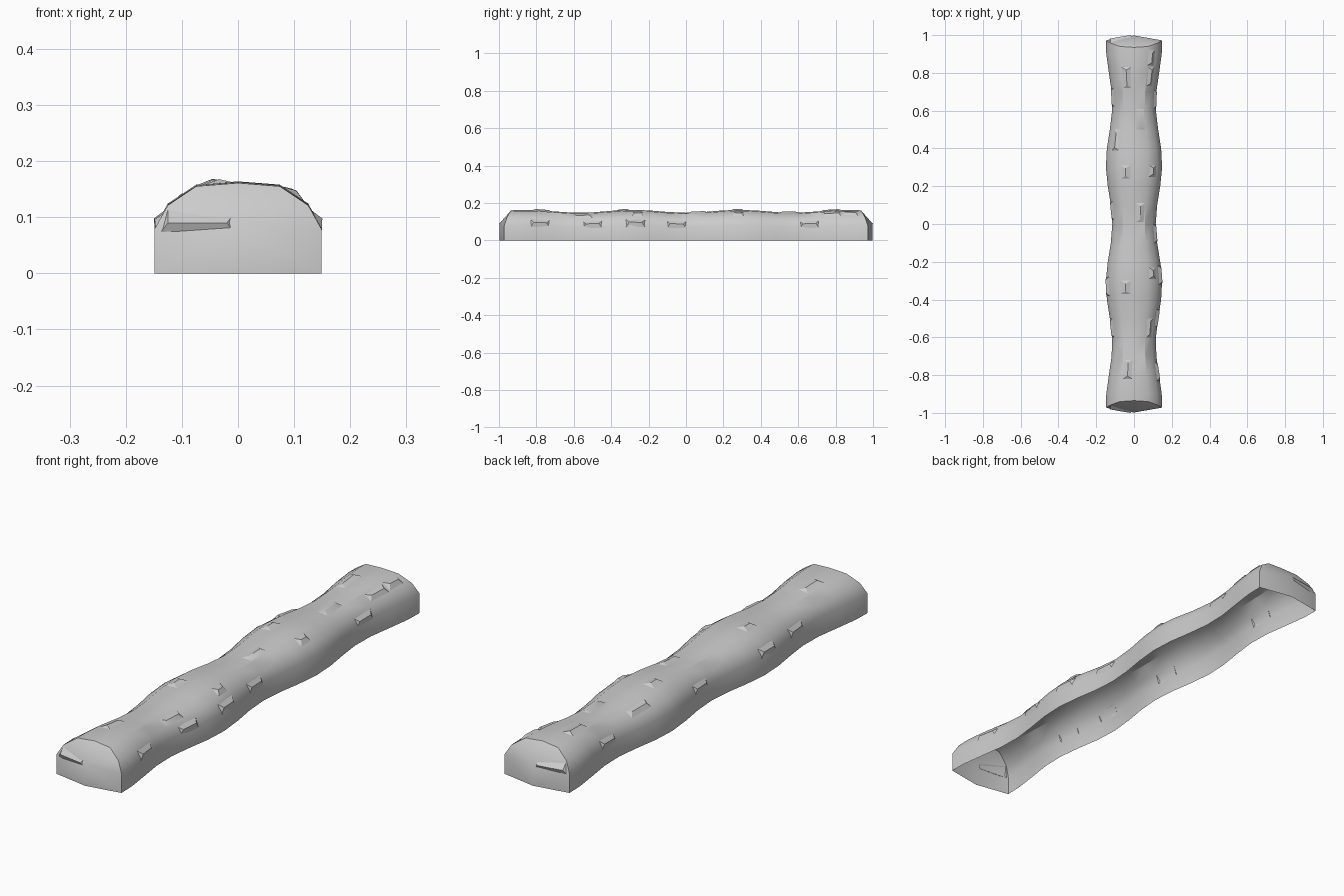
import bpy, math
from mathutils import Vector

if "Cube" in bpy.data.objects:
    bpy.data.objects.remove(bpy.data.objects["Cube"])

# Half cross-section: (fraction of half width, fraction of height), top to ground
PROFILE = [(0, 1), (0.5, 0.965), (0.84, 0.76), (1, 0.5), (1, 0)]
END_Y = [0.935, 0.94, 0.958, 0.972, 0.972]


def surface(y, t):
    """Point on the wavy body; t runs from -4 (left ground) to 4 (right ground)."""
    w = 0.132 - 0.017 * math.cos(2 * math.pi * y / 0.635)
    h = 0.156 - 0.008 * math.cos(2 * math.pi * y / 0.57)
    a = min(abs(t), 3.999)
    i = int(a)
    f = a - i if abs(t) < 4 else 1
    (x0, z0), (x1, z1) = PROFILE[i], PROFILE[i + 1]
    s = 1 if t >= 0 else -1
    return Vector((s * w * (x0 + (x1 - x0) * f), y, h * (z0 + (z1 - z0) * f)))


def make(name, verts, faces):
    me = bpy.data.meshes.new(name)
    me.from_pydata([tuple(v) for v in verts], [], faces)
    me.update()
    ob = bpy.data.objects.new(name, me)
    bpy.context.collection.objects.link(ob)
    bpy.ops.object.select_all(action='DESELECT')
    ob.select_set(True)
    bpy.context.view_layer.objects.active = ob
    bpy.ops.object.shade_smooth_by_angle(angle=math.radians(32))
    return ob


# Body: open-bottomed shell lofted along y, with bevelled pointed ends
verts, faces = [], []
stations = [None] + [-0.9 + 0.1 * i for i in range(19)] + [None]
for k, y in enumerate(stations):
    for t in range(-4, 5):
        yy = y if y is not None else (-1 if k == 0 else 1) * END_Y[abs(t)]
        verts.append(surface(yy, t))
for k in range(len(stations) - 1):
    for j in range(8):
        a = k * 9 + j
        faces.append((a, a + 9, a + 10, a + 1))
for s, base in ((-1, 0), (1, (len(stations) - 1) * 9)):
    n = len(verts)
    verts += [Vector((0, s * 0.998, 0)), Vector((0, s * 0.998, 0.09))]
    cap = [(base, base + 1, n + 1, n), (base + 8, n, n + 1, base + 7)]
    cap += [(base + j, base + j + 1, n + 1) for j in range(1, 7)]
    faces += [f if s < 0 else f[::-1] for f in cap]
make("border_body", verts, faces)


# Chips: small hipped ridges standing out of the surface
def ridge(verts, faces, corners, top):
    n = len(verts)
    verts += corners + top
    faces += [(n, n + 1, n + 5, n + 4), (n + 2, n + 3, n + 4, n + 5),
              (n + 1, n + 2, n + 5), (n + 3, n, n + 4)]


def body_chip(y0, y1, t0, t1, lift):
    tm, e = (t0 + t1) / 2, 0.015
    mid = Vector((0, (y0 + y1) / 2, 0.06))
    corners = [surface(y, t) for y, t in ((y0, t0), (y0, t1), (y1, t1), (y1, t0))]
    corners = [corners[0], corners[3], corners[2], corners[1]]
    top = []
    for y in (y0 + e, y1 - e):
        p = surface(y, tm)
        d = surface(y, t1) - surface(y, t0)
        nrm = Vector((-d.z, 0, d.x)).normalized()
        if nrm.dot(p - mid) < 0:
            nrm = -nrm
        top.append(p + nrm * lift)
    cv, cf = [], []
    ridge(cv, cf, corners, top)
    if t1 < t0:
        cf = [f[::-1] for f in cf]
    n = len(chip_v)
    chip_v.extend(cv)
    chip_f.extend(tuple(i + n for i in f) for f in cf)


chip_v, chip_f = [], []
side_chips = {1: [-0.83, -0.55, -0.32, -0.1, 0.61],
              -1: [-0.6, -0.38, 0.02, 0.62]}
for s, ys in side_chips.items():
    for y in ys:
        body_chip(y, y + 0.1, s * 2.3, s * 3.12, 0.009)
for y, t, length in ((0.72, -0.6, 0.11), (0.24, -0.6, 0.07), (-0.37, -0.6, 0.07),
                     (-0.82, -0.5, 0.1), (0.5, 0.55, 0.11), (0.01, 0.55, 0.1),
                     (0.39, -1.55, 0.11), (0.73, 1.5, 0.1), (0.25, 1.5, 0.06),
                     (-0.6, 1.5, 0.1), (0.84, 1.4, 0.08), (-0.29, 1.5, 0.06)):
    body_chip(y, y + length, t - 0.35, t + 0.35, 0.008)

# One wider chip on the left half of each end
for s in (-1, 1):
    c = [Vector((x, s * y, z)) for x, y, z in ((-0.14, 0.972, 0.07), (-0.012, 0.995, 0.08),
                                              (-0.012, 0.988, 0.1), (-0.125, 0.96, 0.115))]
    top = [Vector((-0.125, s * 0.982, 0.09)), Vector((-0.02, s * 1.0, 0.09))]
    n = len(chip_f)
    ridge(chip_v, chip_f, c, top)
    if s > 0:
        chip_f[n:] = [f[::-1] for f in chip_f[n:]]
make("surface_chips", chip_v, chip_f)
